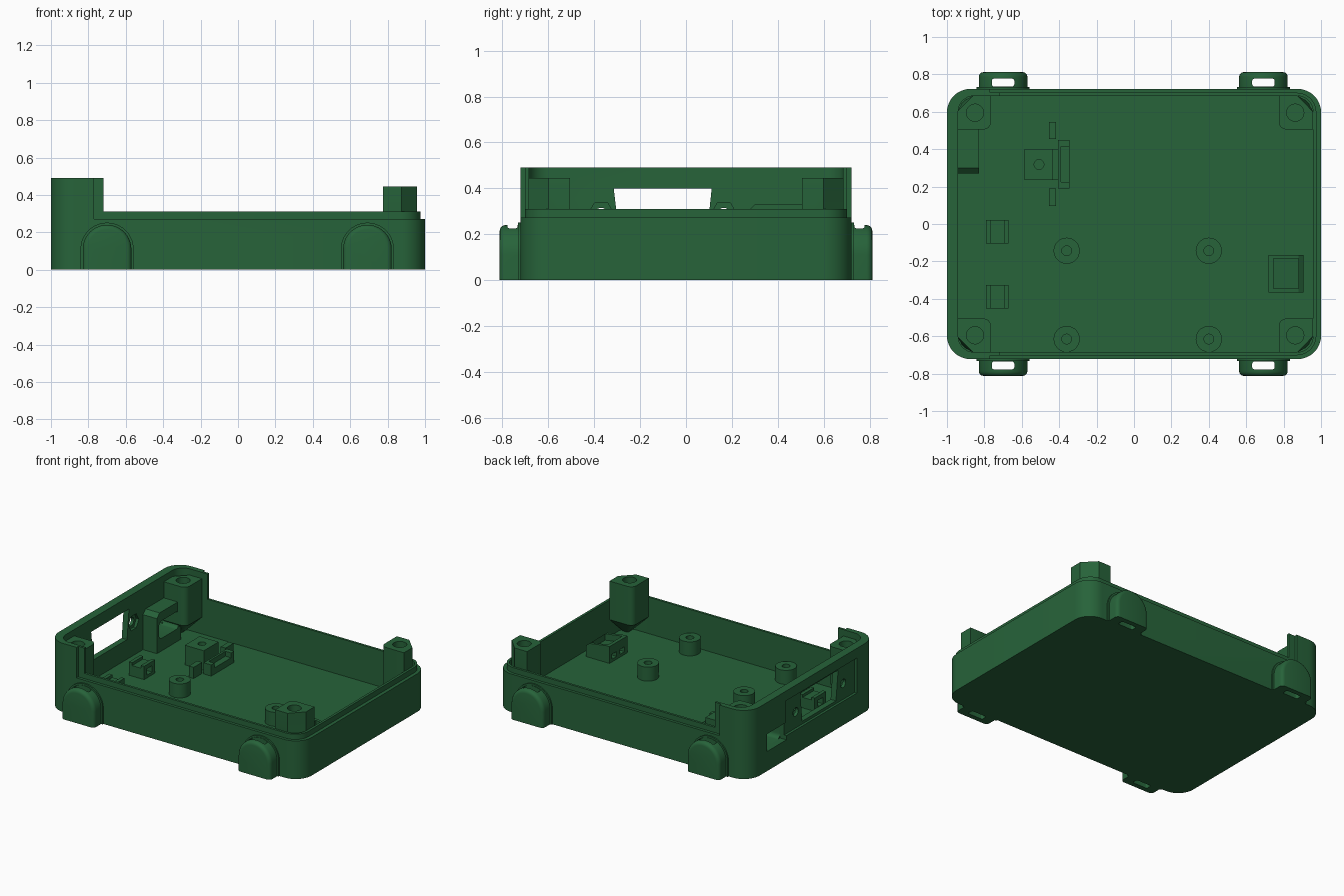
import bpy, bmesh, math
from mathutils import Vector

if "Cube" in bpy.data.objects:
    bpy.data.objects.remove(bpy.data.objects["Cube"])

green = bpy.data.materials.new("dark_green")
green.diffuse_color = (0.02, 0.125, 0.042, 1)
green.use_nodes = True
green.node_tree.nodes["Principled BSDF"].inputs["Base Color"].default_value = green.diffuse_color


def prism(name, pts, axis, a, b):
    """Extrude a 2D outline along an axis: z uses (x,y), x uses (y,z), y uses (x,z)."""
    place = {'z': lambda p, h: (p[0], p[1], h),
             'x': lambda p, h: (h, p[0], p[1]),
             'y': lambda p, h: (p[0], h, p[1])}[axis]
    bm = bmesh.new()
    face = bm.faces.new([bm.verts.new(place(p, a)) for p in pts])
    ext = bmesh.ops.extrude_face_region(bm, geom=[face])
    move = Vector(place((0, 0), b - a))
    bmesh.ops.translate(bm, vec=move, verts=[g for g in ext['geom'] if isinstance(g, bmesh.types.BMVert)])
    bmesh.ops.recalc_face_normals(bm, faces=bm.faces)
    me = bpy.data.meshes.new(name)
    bm.to_mesh(me)
    bm.free()
    me.materials.append(green)
    ob = bpy.data.objects.new(name, me)
    bpy.context.collection.objects.link(ob)
    return ob


def rounded(x0, x1, y0, y1, r, n=10):
    pts = []
    for i, (cx, cy) in enumerate([(x1 - r, y1 - r), (x0 + r, y1 - r), (x0 + r, y0 + r), (x1 - r, y0 + r)]):
        for k in range(n + 1):
            t = math.pi / 2 * (i + k / n)
            pts.append((cx + r * math.cos(t), cy + r * math.sin(t)))
    return pts


def circle(cx, cy, r, n=28):
    return [(cx + r * math.cos(2 * math.pi * k / n), cy + r * math.sin(2 * math.pi * k / n)) for k in range(n)]


def rect(x0, x1, y0, y1):
    return [(x0, y0), (x1, y0), (x1, y1), (x0, y1)]


def box(name, x0, x1, y0, y1, z0, z1):
    return prism(name, rect(x0, x1, y0, y1), 'z', z0, z1)


def apply(ob, mod):
    bpy.context.view_layer.objects.active = ob
    bpy.ops.object.modifier_apply(modifier=mod.name)


def cut(ob, *cutters):
    for c in cutters:
        m = ob.modifiers.new("cut", 'BOOLEAN')
        m.operation, m.solver, m.object = 'DIFFERENCE', 'EXACT', c
        apply(ob, m)
        bpy.data.objects.remove(c)
    return ob


FLOOR = 0.05

# tray: outer block, stepped lip, low rim except at the tall left end, inner cavity
tray = prism("tray", rounded(-1, 1, -.722, .722, .125), 'z', 0, .49)
step = cut(box("step_cutter", -.77, 1.2, -1, 1, .272, .6),
           prism("lip_core", rounded(-.98, .975, -.702, .702, .105), 'z', .2, .7))
cut(tray, step,
    box("rim_cutter", -.72, 1.2, -1, 1, .31, .6),
    prism("cavity", rounded(-.94, .957, -.685, .685, .085), 'z', FLOOR, .6))

# left wall: connector window, outer recess, screw holes, nut pockets, small port
cut(tray,
    box("recess", -1.1, -.982, -.50, .30, .17, .42),
    prism("window", [(-.29, .19), (.09, .19), (.112, .40), (-.315, .40)], 'x', -1.2, -.9),
    box("port", -1.2, -.9, .295, .515, .14, .265))
for y in (-.37, .165):
    hexagon = circle(y, .285, .058, 6)
    cut(tray, prism("screw_hole", circle(y, .285, .03), 'x', -1.2, -.9),
        prism("nut_pocket", hexagon, 'x', -.96, -.9))

# port sleeve
cut(prism("port_sleeve", [(.27, FLOOR - .01), (.54, FLOOR - .01), (.54, .30), (.51, .33), (.30, .33), (.27, .30)],
          'x', -.95, -.83),
    prism("sleeve_opening", rounded(.295, .515, .14, .265, .03, 5), 'x', -1.2, -.7))

# corner posts, tapering into the corner underneath
for sx, xi, xo, hx in ((-1, .765, .945, .85), (1, .775, .958, .862)):
    for sy in (-1, 1):
        r = .04
        pts = [(xo, .505), (xo, .60), (xo - .085, .687), (xi, .687), (xi, .505 + r)]
        pts += [(xi + r * (1 - math.cos(t)), .505 + r * (1 - math.sin(t))) for t in (math.pi / 8 * k for k in range(1, 5))]
        post = prism("corner_post", [(sx * x, sy * y) for x, y in pts], 'z', .17, .445)
        bm = bmesh.new()
        bm.from_mesh(post.data)
        under = [f for f in bm.faces if f.normal.z < -.9]
        ext = bmesh.ops.extrude_face_region(bm, geom=under)
        bmesh.ops.delete(bm, geom=under, context='FACES')
        corner = Vector((sx * (xo - .03), sy * .655, FLOOR - .01))
        for v in ext['geom']:
            if isinstance(v, bmesh.types.BMVert):
                v.co = corner + Vector(((v.co.x - corner.x) * .15, (v.co.y - corner.y) * .15, 0))
        bmesh.ops.recalc_face_normals(bm, faces=bm.faces)
        bm.to_mesh(post.data)
        bm.free()
        cut(post, prism("post_hole", circle(sx * hx, sy * .595, .046), 'z', .25, .6))

# board standoffs
for x in (-.36, .40):
    for y in (-.143, -.615):
        s = prism("standoff", circle(x, y, .07), 'z', FLOOR - .01, .15)
        cut(s, prism("standoff_hole", circle(x, y, .026), 'z', .08, .3))

# cable tie anchors with tunnels
for y0, y1 in ((-.103, .022), (-.452, -.325)):
    a = box("tie_anchor", -.79, -.67, y0, y1, FLOOR - .01, .145)
    cut(a, box("anchor_slot", -.9, -.6, y0 + .035, y1 - .035, .07, .115),
        box("anchor_notch", -.765, -.695, y0 - .1, y1 + .1, .125, .2))

# ramped catch at the right
catch = prism("ramp_catch", [(.72, FLOOR - .01), (.905, FLOOR - .01), (.905, .13), (.88, .15), (.745, .17), (.72, .17)],
              'y', -.367, -.165)
cut(catch, prism("ramp_groove", [(.745, .125), (.88, .105), (.88, .3), (.745, .3)], 'y', -.345, -.185))
for y in (-.31, -.22):
    cut(catch, box("catch_slot", .7, .76, y - .025, y + .025, .07, .105))

# sensor block with hole
cut(box("sensor_block", -.585, -.435, .235, .402, FLOOR - .01, .19),
    prism("sensor_hole", circle(-.508, .318, .026), 'z', .1, .3))
# clip rail and side tabs
cut(box("clip_rail", -.405, -.345, .19, .45, FLOOR - .01, .13),
    box("rail_notch", -.39, -.3, .225, .415, .095, .2))
box("rail_link", -.44, -.40, .235, .40, FLOOR - .01, .10)
for y0, y1 in ((.095, .19), (.455, .545)):
    box("side_tab", -.455, -.417, y0, y1, FLOOR - .01, .13)


def arch(cx, r, top):
    n = 20
    return [(cx - r, 0)] + [(cx - r * math.cos(math.pi * k / n), top - r + r * math.sin(math.pi * k / n))
                            for k in range(n + 1)] + [(cx + r, 0)]


# strap lugs: arched ears with a vertical slot and a flared root
for cx in (-.70, .692):
    for s in (-1, 1):
        lug = prism("strap_lug", arch(cx, .13, .24), 'y', s * .70, s * .812)
        bev = lug.modifiers.new("round", 'BEVEL')
        bev.width, bev.segments, bev.limit_method = .025, 4, 'WEIGHT'
        w = lug.data.attributes.new("bevel_weight_edge", 'FLOAT', 'EDGE')
        for e in lug.data.edges:
            p, q = (lug.data.vertices[i].co for i in e.vertices)
            if abs(p.y) > .8 and abs(q.y) > .8 and max(p.z, q.z) > .001:
                w.data[e.index].value = 1
        apply(lug, bev)
        slot_y = sorted((s * .735, s * .777))
        slot = prism("lug_slot", rounded(cx - .06, cx + .06, *slot_y, .012, 4), 'z', -.1, .4)
        cut(lug, slot)
        prism("lug_root", arch(cx, .142, .252), 'y', s * .70, s * .732)

# shading: round surfaces smooth, edges sharp
for ob in bpy.context.collection.objects:
    ob.select_set(True)
bpy.context.view_layer.objects.active = tray
bpy.ops.object.shade_smooth_by_angle(angle=math.radians(30))
